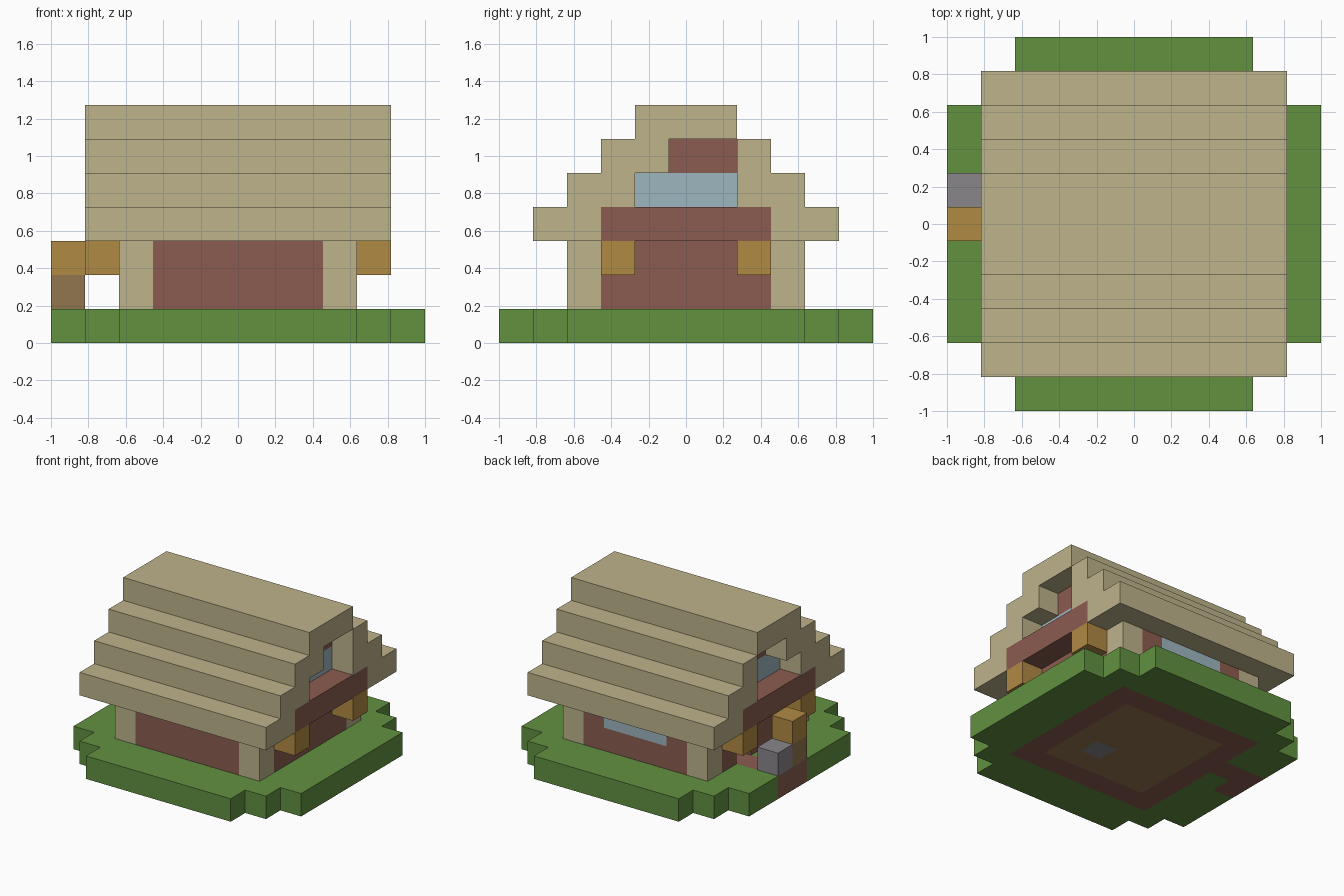
import bpy
import bmesh
from math import radians
from mathutils import Vector

cube = bpy.data.objects.get("Cube")
if cube:
    bpy.data.objects.remove(cube, do_unlink=True)

U = 2 / 11  # edge of one block


def material(name, rgb):
    linear = [((c / 255 + 0.055) / 1.055) ** 2.4 for c in rgb] + [1.0]
    m = bpy.data.materials.new(name)
    m.use_nodes = True
    m.diffuse_color = linear
    m.node_tree.nodes["Principled BSDF"].inputs["Base Color"].default_value = linear
    return m


GRASS = material("grass green", (98, 145, 64))
THATCH = material("straw tan", (189, 179, 139))
BRICK = material("brick red", (139, 92, 80))
GLASS = material("pale blue glass", (158, 182, 192))
WOOD = material("golden wood", (176, 138, 68))
BROWN = material("brown wood", (146, 118, 78))
STONE = material("stone grey", (137, 134, 137))


def box(xs, ys, zs):
    """Set of block cells in inclusive index ranges."""
    return {(x, y, z)
            for x in range(xs[0], xs[1] + 1)
            for y in range(ys[0], ys[1] + 1)
            for z in range(zs[0], zs[1] + 1)}


def both(cells, axis):
    """Add the mirror image of the cells across x (0) or y (1)."""
    return cells | {tuple(-c if i == axis else c for i, c in enumerate(p)) for p in cells}


def build(name, cells, mat):
    """Join cells into one object, keeping only its outer faces."""
    bm = bmesh.new()
    for cell in cells:
        for axis in range(3):
            for sign in (-1, 1):
                n = Vector((0, 0, 0))
                n[axis] = sign
                if tuple(int(c + d) for c, d in zip(cell, n)) in cells:
                    continue
                a, b = Vector((0, 0, 0)), Vector((0, 0, 0))
                a[(axis + 1) % 3] = 0.5
                b[(axis + 2) % 3] = 0.5 * sign
                mid = Vector(cell) + Vector((0, 0, 0.5)) + n * 0.5
                bm.faces.new([bm.verts.new((mid + p) * U)
                              for p in (-a - b, a - b, a + b, b - a)])
    bmesh.ops.remove_doubles(bm, verts=bm.verts, dist=U / 100)
    bmesh.ops.dissolve_limit(bm, angle_limit=radians(1), verts=bm.verts, edges=bm.edges)
    mesh = bpy.data.meshes.new(name)
    bm.to_mesh(mesh)
    bm.free()
    mesh.materials.append(mat)
    bpy.context.collection.objects.link(bpy.data.objects.new(name, mesh))


# Ground slab: lawn with stepped corners, brick footing, wooden floor, stone hearth
ground = {c for c in box((-5, 5), (-5, 5), (0, 0)) if abs(c[0]) + abs(c[1]) <= 8}
hearth = {(1, -1, 0)}
inside = box((-2, 2), (-2, 2), (0, 0))
porch = {(-4, 1, 0), (-5, 1, 0), (-5, 0, 0)}
footing = (box((-3, 3), (-3, 3), (0, 0)) - inside) | porch
build("lawn", ground - inside - footing, GRASS)
build("brick_footing", footing, BRICK)
build("wooden_floor", inside - hearth, BROWN)
build("hearth", hearth, STONE)

# Ground floor: corner posts, brick walls with a back window and a side doorway
posts = both(both(box((3, 3), (3, 3), (1, 2)), 0), 1)
window = box((-1, 1), (3, 3), (2, 2))
doorway = box((-3, -3), (1, 1), (1, 2))
walls = box((-3, 3), (-3, 3), (1, 2)) - box((-2, 2), (-2, 2), (1, 2))
build("corner_posts", posts, THATCH)
build("brick_walls", walls - posts - window - doorway, BRICK)
build("back_window", window, GLASS)

# Stepped roof: each course moves in by one block
roof = box((-4, 4), (-1, 1), (6, 6)) | box((-4, 4), (-1, -1), (5, 5))
for z in (3, 4, 5):
    reach = 7 - z
    roof |= both(box((-4, 4), (max(reach - 1, 2), reach), (z, z)), 1)
build("stepped_roof", roof, THATCH)

# Upper floor with balconies, gable windows and gable bricks
build("balcony_floor", box((-4, 4), (-2, 2), (3, 3)), BRICK)
build("gable_windows", both(box((3, 3), (-1, 1), (4, 4)), 0), GLASS)
build("gable_bricks", both(box((3, 3), (0, 1), (5, 5)), 0), BRICK)

# Balcony brackets
build("balcony_brackets", both(both({(4, 2, 2)}, 0), 1), WOOD)

# Side stack by the doorway
build("stack_base", {(-5, 0, 1)}, BROWN)
build("stack_top", {(-5, 0, 2)}, WOOD)
build("stone_block", {(-5, 1, 1)}, STONE)
